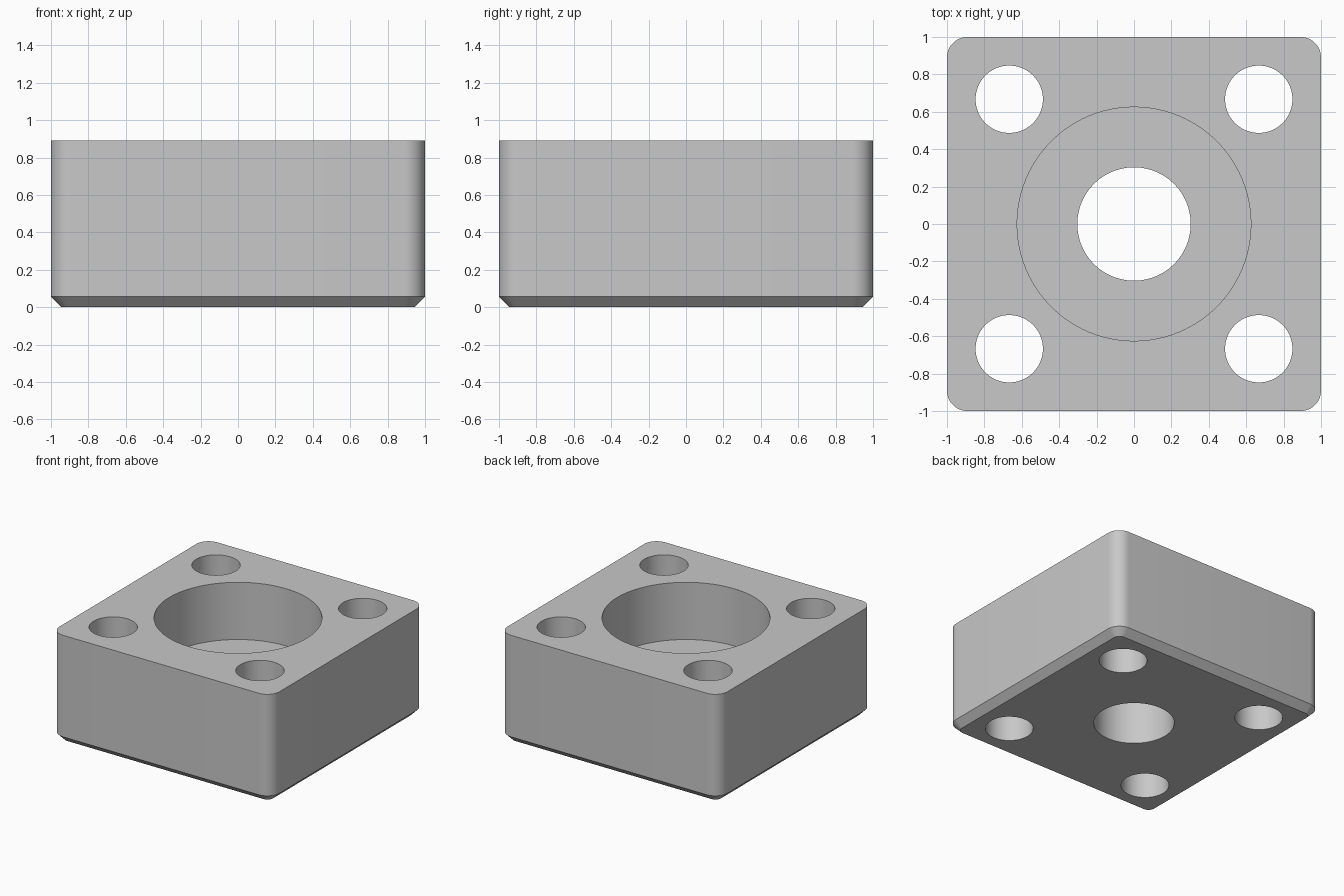
import bpy, bmesh
from math import pi, cos, sin, radians

cube = bpy.data.objects.get("Cube")
if cube:
    bpy.data.objects.remove(cube, do_unlink=True)

HEIGHT = 0.89
CORNER = 0.11
CHAMFER = 0.056
BORE_FLOOR = HEIGHT - 0.47

grey = bpy.data.materials.new("light grey")
grey.use_nodes = True
colour = (0.58, 0.58, 0.58, 1)
grey.diffuse_color = colour
grey.node_tree.nodes["Principled BSDF"].inputs["Base Color"].default_value = colour


def rounded_square(bm, inset, z, steps=12):
    """Ring of vertices around a square with rounded corners."""
    ring = []
    centre = 1 - CORNER
    radius = CORNER - inset
    for sx, sy, start in ((1, 1, 0), (-1, 1, pi / 2), (-1, -1, pi), (1, -1, 3 * pi / 2)):
        for i in range(steps + 1):
            a = start + i / steps * pi / 2
            ring.append(bm.verts.new((sx * centre + radius * cos(a),
                                      sy * centre + radius * sin(a), z)))
    return ring


# Block with rounded upright edges and a chamfered underside
bm = bmesh.new()
rings = [rounded_square(bm, CHAMFER, 0),
         rounded_square(bm, 0, CHAMFER),
         rounded_square(bm, 0, HEIGHT)]
for low, high in zip(rings, rings[1:]):
    for i in range(len(low)):
        j = (i + 1) % len(low)
        bm.faces.new((low[i], low[j], high[j], high[i]))
bm.faces.new(reversed(rings[0]))
bm.faces.new(rings[-1])
mesh = bpy.data.meshes.new("mounting_block")
bm.to_mesh(mesh)
bm.free()
mesh.materials.append(grey)
block = bpy.data.objects.new("mounting_block", mesh)
bpy.context.collection.objects.link(block)


def drill(name, x, y, radius, bottom=-0.2):
    """Cut a round hole down from above the block to the given height."""
    top = HEIGHT + 0.2
    bpy.ops.mesh.primitive_cylinder_add(vertices=96, radius=radius, depth=top - bottom,
                                        location=(x, y, (top + bottom) / 2))
    cutter = bpy.context.object
    cutter.name = name
    cutter.hide_render = True
    cutter.data.materials.append(grey)
    cut = block.modifiers.new(name, 'BOOLEAN')
    cut.operation = 'DIFFERENCE'
    cut.solver = 'EXACT'
    cut.object = cutter
    bpy.ops.object.select_all(action='DESELECT')
    bpy.context.view_layer.objects.active = block
    block.select_set(True)
    bpy.ops.object.modifier_apply(modifier=cut.name)
    bpy.data.objects.remove(cutter, do_unlink=True)


# Counterbore, central through hole and four corner bolt holes
drill("counterbore", 0, 0, 0.625, BORE_FLOOR)
drill("centre_hole", 0, 0, 0.303)
for sx in (-1, 1):
    for sy in (-1, 1):
        drill("bolt_hole", sx * 0.667, sy * 0.667, 0.18)

bpy.ops.object.shade_smooth_by_angle(angle=radians(30))
